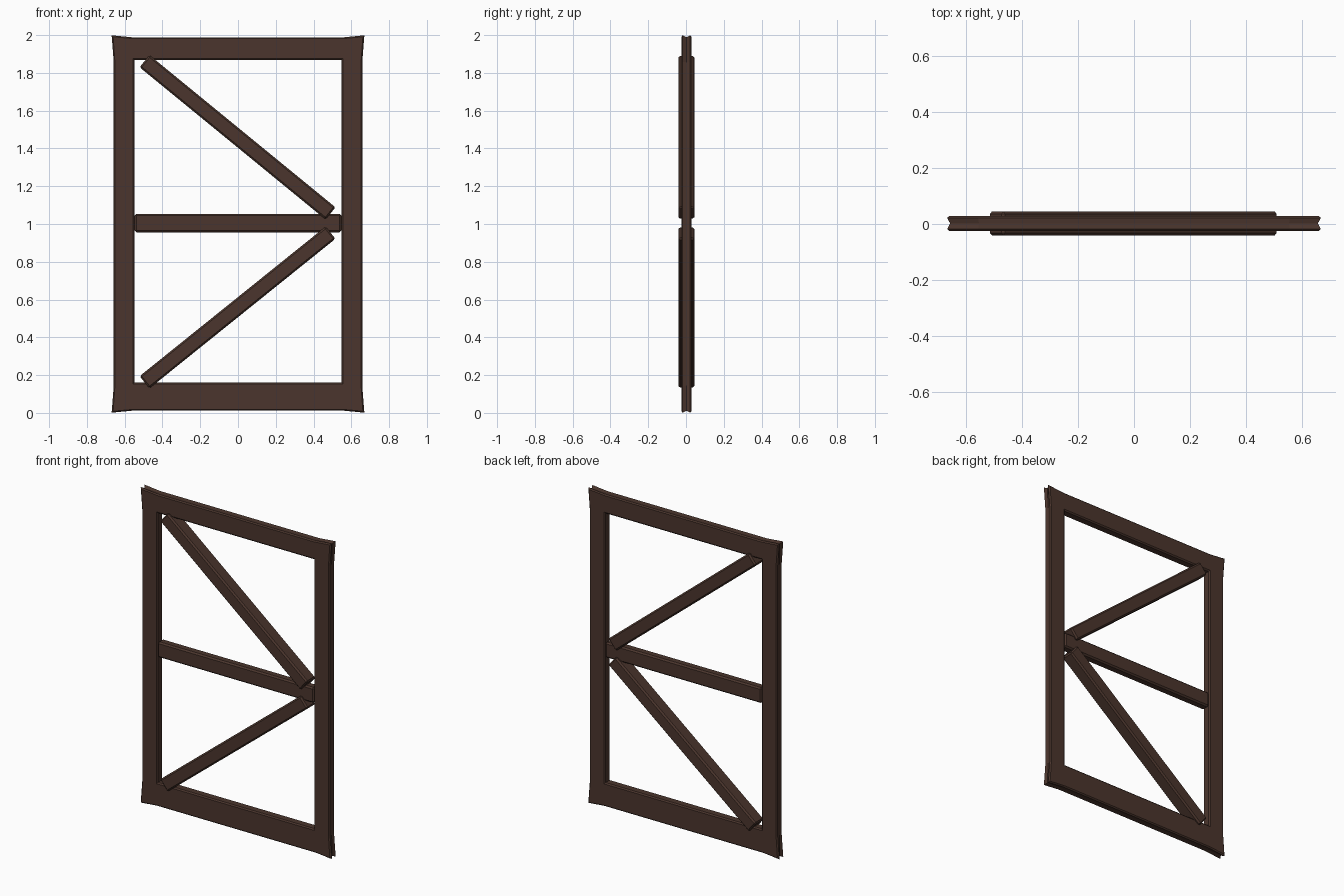
import bpy, bmesh, math
from mathutils import Vector

cube = bpy.data.objects.get("Cube")
if cube:
    bpy.data.objects.remove(cube, do_unlink=True)

# Dark stained timber
wood = bpy.data.materials.new("dark_brown_wood")
wood.use_nodes = True
color = (0.070, 0.036, 0.026, 1)
wood.diffuse_color = color
wood.node_tree.nodes["Principled BSDF"].inputs["Base Color"].default_value = color

MID_Y = 0.002


def add_object(name, bm):
    bmesh.ops.recalc_face_normals(bm, faces=bm.faces)
    mesh = bpy.data.meshes.new(name)
    bm.to_mesh(mesh)
    bm.free()
    mesh.materials.append(wood)
    obj = bpy.data.objects.new(name, mesh)
    bpy.context.collection.objects.link(obj)
    return obj


def beam(name, start, end, width, depth, bevel=0.009):
    """Chamfered timber running between two (x, z) points."""
    a, b = Vector((start[0], MID_Y, start[1])), Vector((end[0], MID_Y, end[1]))
    bm = bmesh.new()
    bmesh.ops.create_cube(bm, size=1)
    bmesh.ops.scale(bm, vec=((b - a).length, depth, width), verts=bm.verts)
    bmesh.ops.bevel(bm, geom=bm.edges[:], offset=bevel, segments=1, affect='EDGES')
    obj = add_object(name, bm)
    obj.location = (a + b) / 2
    obj.rotation_euler.y = -math.atan2(b.z - a.z, b.x - a.x)
    return obj


def outline(half_x, low, high, flare):
    """Rectangle with three points per corner; flare pushes the corner tip out."""
    pts = []
    for sx, top in ((-1, False), (1, False), (1, True), (-1, True)):
        z, sz = (high, 1) if top else (low, -1)
        side = (sx * half_x, z - sz * 0.13)
        tip = (sx * (half_x + flare), z + sz * flare)
        cap = (sx * (half_x - 0.1), z)
        pts += [side, tip, cap] if (sx > 0) == top else [cap, tip, side]
    return pts


# Outer frame: a chamfered section swept around the rectangle
# Each section ring: half width, bottom, top, corner flare, depth offset
section = [(0.651, 0.019, 1.981, 0.010, -0.027),
           (0.658, 0.012, 1.988, 0.011, -0.020),
           (0.655, 0.014, 1.986, 0.003, 0.0),
           (0.658, 0.012, 1.988, 0.011, 0.020),
           (0.651, 0.019, 1.981, 0.010, 0.027),
           (0.555, 0.154, 1.876, 0, 0.027),
           (0.547, 0.162, 1.868, 0, 0.020),
           (0.547, 0.162, 1.868, 0, -0.020),
           (0.555, 0.154, 1.876, 0, -0.027)]
bm = bmesh.new()
rings = [[bm.verts.new((x, MID_Y + y, z)) for x, z in outline(hx, lo, hi, fl)]
         for hx, lo, hi, fl, y in section]
for i, ring in enumerate(rings):
    following = rings[(i + 1) % len(rings)]
    for j in range(len(ring)):
        k = (j + 1) % len(ring)
        bm.faces.new((ring[j], ring[k], following[k], following[j]))
add_object("outer_frame", bm)

# Middle rail and the two diagonal braces
beam("middle_rail", (-0.547, 1.005), (0.547, 1.005), 0.098, 0.054)
beam("upper_brace", (-0.495, 1.862), (0.490, 1.056), 0.083, 0.086)
beam("lower_brace", (-0.495, 0.162), (0.490, 0.954), 0.083, 0.086)
